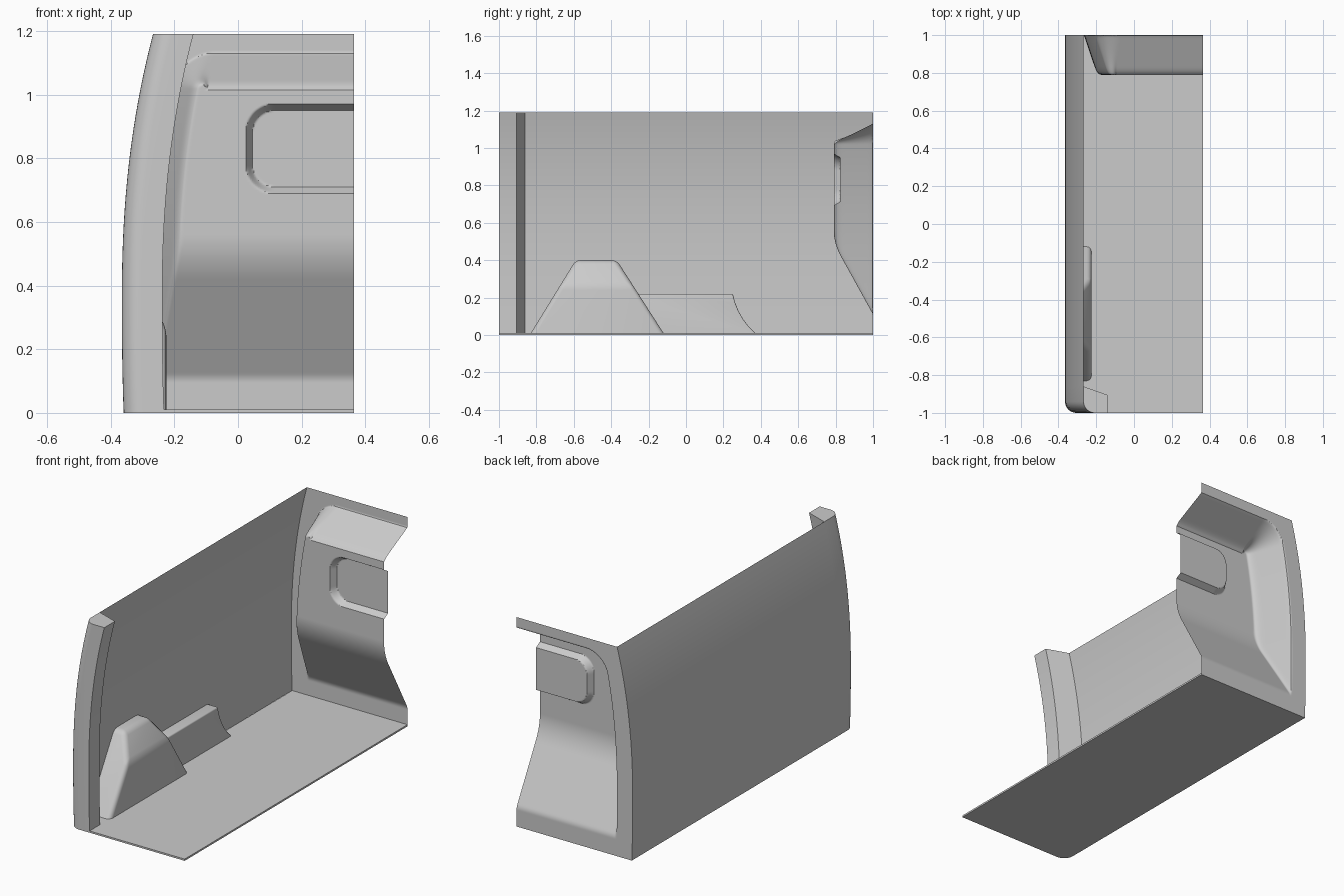
import bpy, bmesh, math
from mathutils import Vector

if "Cube" in bpy.data.objects:
    bpy.data.objects.remove(bpy.data.objects["Cube"])

H = 1.19      # overall height
XR = 0.365    # open right-hand edge
FLOOR = 0.01


def wall_x(z):
    """Barrel-curved outline of the side wall."""
    t = z - 0.35
    return -0.365 + (0.145 if t > 0 else 0.06) * abs(t) ** 2.25


def finish(name, bm, angle=30, recalc=True):
    if recalc:
        bmesh.ops.recalc_face_normals(bm, faces=bm.faces)
    me = bpy.data.meshes.new(name)
    bm.to_mesh(me)
    bm.free()
    ob = bpy.data.objects.new(name, me)
    bpy.context.collection.objects.link(ob)
    bpy.ops.object.select_all(action='DESELECT')
    ob.select_set(True)
    bpy.context.view_layer.objects.active = ob
    bpy.ops.object.shade_smooth_by_angle(angle=math.radians(angle))
    return ob


def skin(bm, rows, closed=False):
    """Join rows of points with quads."""
    vs = [[bm.verts.new(p) for p in r] for r in rows]
    n = len(rows[0])
    for a, b in zip(vs, vs[1:]):
        for i in range(n if closed else n - 1):
            k = (i + 1) % n
            bm.faces.new((a[i], a[k], b[k], b[i]))
    return vs


def smin(a, b, k):
    h = max(k - abs(a - b), 0) / k
    return min(a, b) - h * h * k / 4


# Plan of the front corner: rounded outside, tapered inside
R = 0.06
arc = [(R - R * math.cos(t), -1 + R - R * math.sin(t))
       for t in [math.pi / 2 * i / 8 for i in range(9)]]
levels = [FLOOR + (H - FLOOR) * i / 32 for i in range(33)]

# Floor plate
bm = bmesh.new()
x0 = wall_x(0)
plan = [(x0, 1)] + [(x0 + x, y) for x, y in arc] + [(XR, -1), (XR, 1)]
vs = skin(bm, [[(x, y, z) for x, y in plan] for z in (0, FLOOR)], True)
bm.faces.new(vs[0])
bm.faces.new(vs[1])
finish("floor", bm)

# Curved side wall
bm = bmesh.new()
skin(bm, [[(wall_x(z), y, z) for y in (1, -0.86)] for z in levels])
finish("side_wall", bm)

# Hollow front pillar following the wall curve, capped on top
bm = bmesh.new()
pillar = [(0, -0.86)] + arc + [(0.127, -1), (0.127, -0.905)]
vs = skin(bm, [[(wall_x(z) + x, y, z) for x, y in pillar] for z in levels], True)
bm.faces.new(vs[-1])
finish("front_pillar", bm)


# Bulkhead: pressed panel with a deep recess and a shallow window pocket
def corner_distance(a, b, r):
    p, q = max(r - a, 0), max(r - b, 0)
    return r - math.hypot(p, q), p * p, q * q


def panel_y(x, z, d):
    dist, p, q = corner_distance(1.13 - z, d - 0.1, 0.11)
    slope = (2 * p + 3 * q) / (p + q) if p + q > 0 else 3
    depth = smin(slope * dist, (z - 0.11) * 0.553, 0.03)
    depth = -smin(-smin(depth, 0.21, 0.04), 0, 0.008)
    pocket = corner_distance(x - 0.025, 0.14 - abs(z - 0.83), 0.09)[0]
    return 1 - depth + 0.035 * min(max(pocket / 0.02, 0), 1)


def panel_row(z):
    w = wall_x(z)
    m = w + 0.22
    xs = [w + 0.22 * i / 44 for i in range(44)]
    xs += [m + (0.02 - m) * i / 16 for i in range(16)]
    xs += [0.02 + (XR - 0.02) * i / 69 for i in range(70)]
    return [(x, min(panel_y(x, z, x - w), 1), z) for x in xs]


bm = bmesh.new()
skin(bm, [panel_row(H * i / 238) for i in range(239)])
finish("bulkhead_panel", bm, 35)


# Housings against the wall: side outline extruded inwards, edges rounded
def housing(name, outline, x_in, bevel, cut=None):
    bm = bmesh.new()
    vs = skin(bm, [[(x, y, z) for y, z in outline] for x in (-0.4, x_in)], True)
    bm.faces.new(vs[0])
    bm.faces.new(vs[1])
    bmesh.ops.recalc_face_normals(bm, faces=bm.faces)
    if cut:
        co, no = cut
        res = bmesh.ops.bisect_plane(bm, geom=bm.verts[:] + bm.edges[:] + bm.faces[:],
                                     plane_co=co, plane_no=no, clear_outer=True)
        edges = [e for e in res['geom_cut'] if isinstance(e, bmesh.types.BMEdge)]
        bmesh.ops.holes_fill(bm, edges=edges, sides=0)
        bmesh.ops.recalc_face_normals(bm, faces=bm.faces)
    hidden = [f for f in bm.faces if f.normal.x < -0.9 or f.normal.z < -0.9]
    bmesh.ops.delete(bm, geom=hidden, context='FACES')
    sharp = [e for e in bm.edges if len(e.link_faces) == 2
             and e.calc_face_angle() > 0.4]
    bmesh.ops.bevel(bm, geom=sharp, offset=bevel, segments=4, profile=0.5,
                    affect='EDGES', clamp_overlap=True)
    for v in bm.verts:
        if v.co.x < -0.39:
            v.co.x = wall_x(v.co.z) + 0.001
    finish(name, bm, 40, False)


housing("wheel_arch",
        [(-0.83, FLOOR), (-0.12, FLOOR), (-0.37, 0.4), (-0.59, 0.4)],
        -0.225, 0.025,
        (Vector((-0.225, 0, 0.265)), Vector((0.135, 0, 0.075)).normalized()))
housing("low_side_box",
        [(-0.3, FLOOR), (0.37, FLOOR), (0.335, 0.045), (0.305, 0.085),
         (0.28, 0.13), (0.262, 0.175), (0.25, 0.22), (-0.3, 0.22)],
        -0.30, 0.008)
